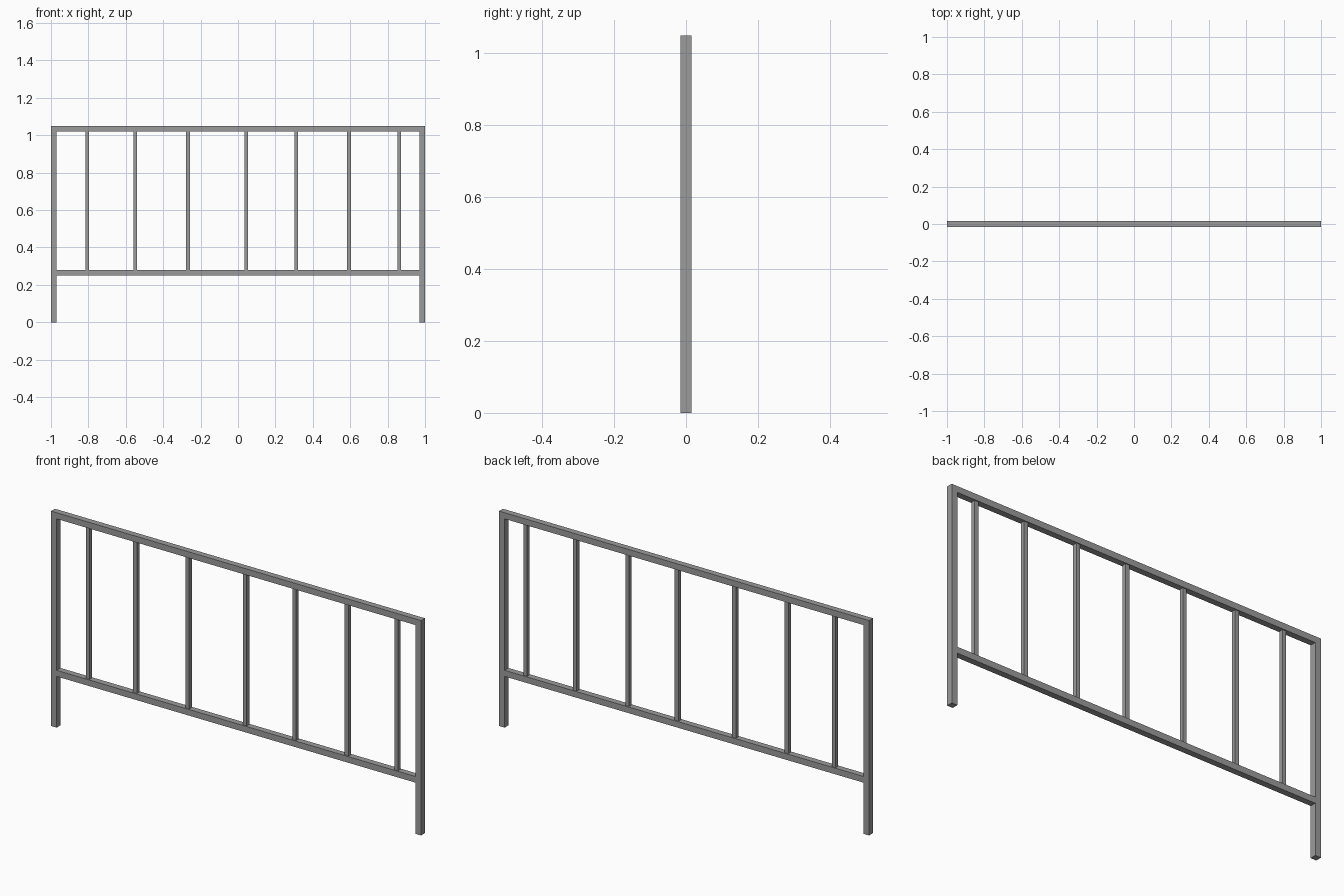
import bpy

cube = bpy.data.objects.get("Cube")
if cube:
    bpy.data.objects.remove(cube, do_unlink=True)

# Single painted steel colour
STEEL = (0.33, 0.33, 0.33, 1.0)
steel = bpy.data.materials.new("grey_steel")
steel.use_nodes = True
steel.diffuse_color = STEEL
steel.node_tree.nodes["Principled BSDF"].inputs["Base Color"].default_value = STEEL

TUBE = 0.03      # frame tube width
BAR = 0.02       # baluster width
HEIGHT = 1.05
RAIL_Z = 0.25    # underside of the lower rail


def bar(name, x0, x1, z0, z1, depth):
    """Square bar centred on y = 0 between the given limits."""
    bpy.ops.mesh.primitive_cube_add(size=1, location=((x0 + x1) / 2, 0, (z0 + z1) / 2))
    ob = bpy.context.object
    ob.name = name
    ob.scale = (x1 - x0, depth, z1 - z0)
    bpy.ops.object.transform_apply(location=False, rotation=False, scale=True)
    ob.data.materials.append(steel)
    return ob


# Outer frame: posts, top rail over them, lower rail between them
bar("left_post", 1 - TUBE, 1, 0, HEIGHT - TUBE, TUBE)
bar("right_post", -1, -1 + TUBE, 0, HEIGHT - TUBE, TUBE)
bar("top_rail", -1, 1, HEIGHT - TUBE, HEIGHT, TUBE)
bar("lower_rail", -1 + TUBE, 1 - TUBE, RAIL_Z, RAIL_Z + TUBE, TUBE)

# Balusters, unevenly spaced
for i, x in enumerate((-0.806, -0.55, -0.267, 0.044, 0.311, 0.594, 0.862)):
    bar(f"baluster_{i + 1}", x - BAR / 2, x + BAR / 2, RAIL_Z + TUBE, HEIGHT - TUBE, BAR)
